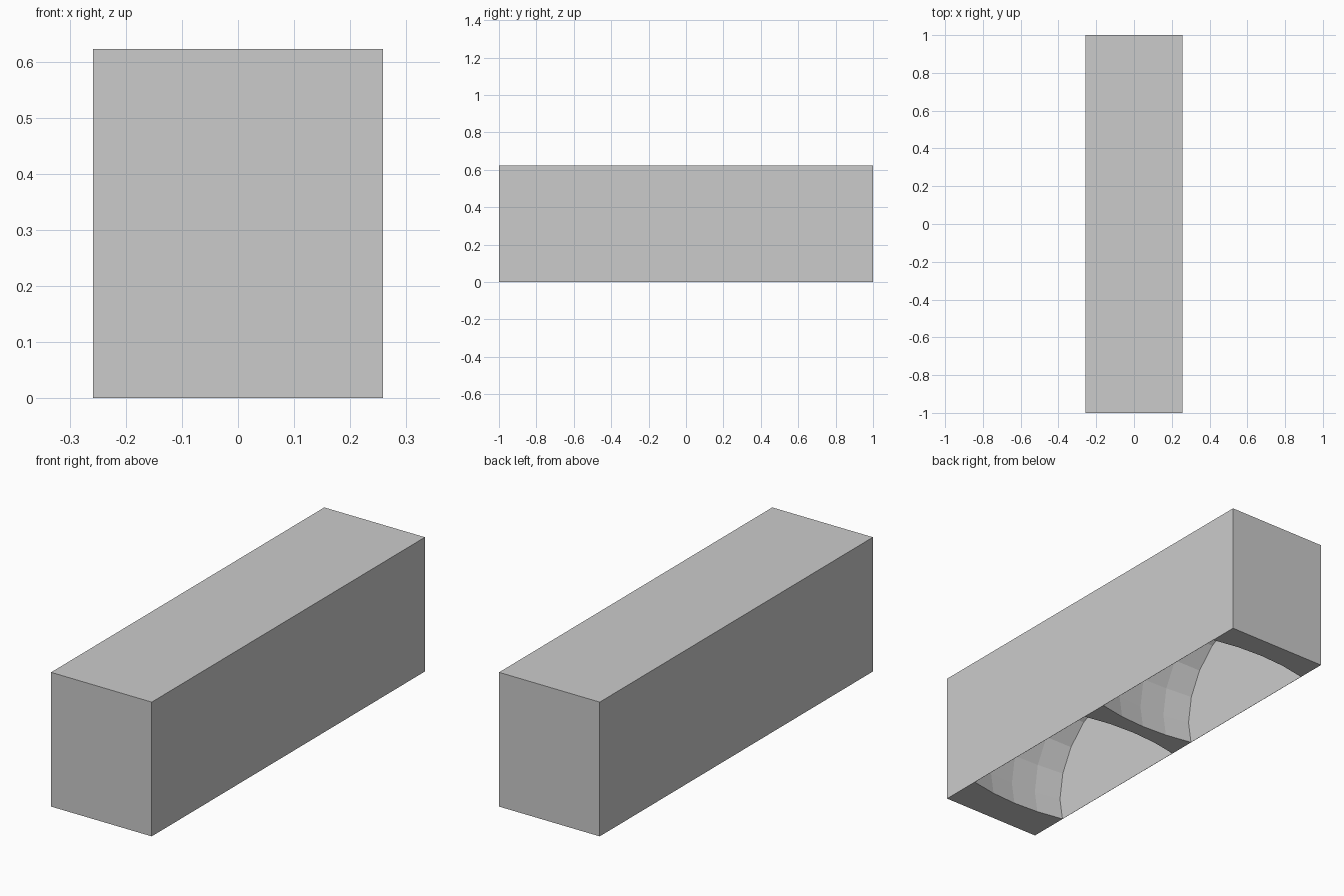
import bpy, bmesh, math

if "Cube" in bpy.data.objects:
    bpy.data.objects.remove(bpy.data.objects["Cube"])

HALF_X, HALF_Y, HEIGHT = 0.258, 1.0, 0.622


def make_object(name, bm):
    bmesh.ops.recalc_face_normals(bm, faces=bm.faces)
    mesh = bpy.data.meshes.new(name)
    bm.to_mesh(mesh)
    bm.free()
    obj = bpy.data.objects.new(name, mesh)
    bpy.context.collection.objects.link(obj)
    return obj


def barrel(name, y, z, r_end, bulge, half_len, sides=20, segs=4):
    """Closed barrel lying along x, slightly wider in the middle."""
    bm = bmesh.new()
    rings = []
    for i in range(segs + 1):
        t = 2 * i / segs - 1
        r = r_end + bulge * (1 - t * t)
        rings.append([bm.verts.new((t * half_len,
                                    y + r * math.cos(2 * math.pi * k / sides),
                                    z + r * math.sin(2 * math.pi * k / sides)))
                      for k in range(sides)])
    for a, b in zip(rings, rings[1:]):
        for k in range(sides):
            n = (k + 1) % sides
            bm.faces.new((a[k], a[n], b[n], b[k]))
    bm.faces.new(rings[0])
    bm.faces.new(rings[-1])
    return make_object(name, bm)


# Solid block
bm = bmesh.new()
bmesh.ops.create_cube(bm, size=1)
for v in bm.verts:
    v.co.x *= 2 * HALF_X
    v.co.y *= 2 * HALF_Y
    v.co.z = (v.co.z + 0.5) * HEIGHT
block = make_object("block", bm)

# Two barrel-shaped hollows in the underside, leaving paper-thin side walls
for y in (0.477, -0.422):
    cutter = barrel("hollow_cutter", y, 0.11, 0.402, 0.03, HALF_X - 0.001)
    cutter.hide_render = True
    mod = block.modifiers.new("hollow", 'BOOLEAN')
    mod.operation = 'DIFFERENCE'
    mod.solver = 'EXACT'
    mod.object = cutter
    bpy.context.view_layer.objects.active = block
    bpy.ops.object.modifier_apply(modifier=mod.name)
    bpy.data.objects.remove(cutter)
